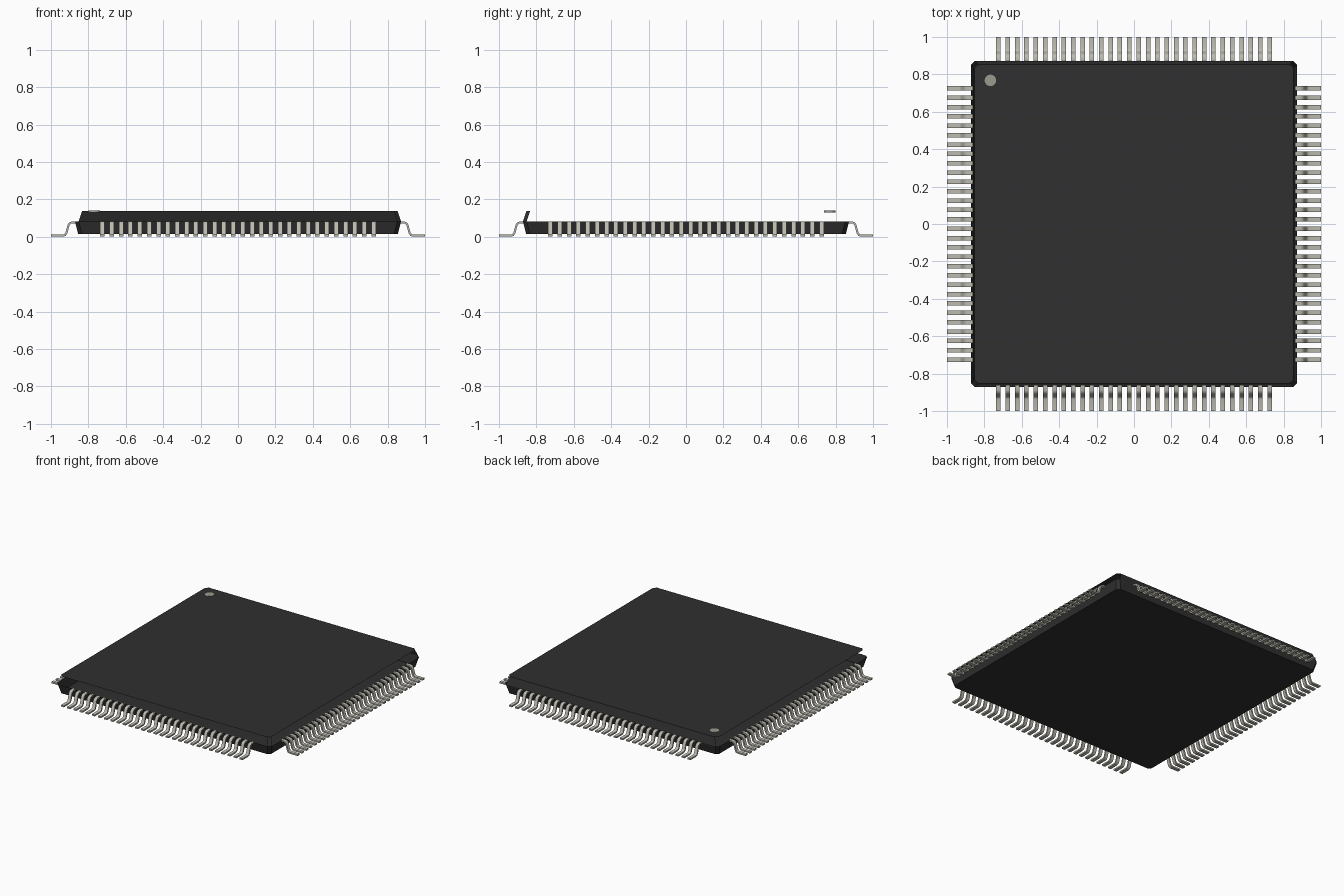
import bpy, bmesh, math
from mathutils import Matrix

if "Cube" in bpy.data.objects:
    bpy.data.objects.remove(bpy.data.objects["Cube"])


def material(name, rgb):
    m = bpy.data.materials.new(name)
    m.use_nodes = True
    m.diffuse_color = (*rgb, 1)
    m.node_tree.nodes["Principled BSDF"].inputs["Base Color"].default_value = (*rgb, 1)
    return m


black = material("black plastic", (0.029, 0.029, 0.029))
metal = material("pin metal", (0.50, 0.49, 0.43))
grey = material("marker grey", (0.33, 0.33, 0.28))


def make_object(name, bm, mat):
    mesh = bpy.data.meshes.new(name)
    bm.to_mesh(mesh)
    bm.free()
    mesh.materials.append(mat)
    obj = bpy.data.objects.new(name, mesh)
    bpy.context.collection.objects.link(obj)
    return obj


def ring(bm, half, z, cut=0.02):
    # square outline with clipped corners, counter-clockwise from the front left
    a, b = half, half - cut
    pts = [(-b, -a), (b, -a), (a, -b), (a, b), (b, a), (-b, a), (-a, b), (-a, -b)]
    return [bm.verts.new((x, y, z)) for x, y in pts]


def walls(bm, low, high, sides):
    for i in sides:
        j = (i + 1) % 8
        bm.faces.new((low[i], low[j], high[j], high[i]))


# Lower shell: floor and four flared sides
bm = bmesh.new()
floor, rim = ring(bm, 0.855, 0.016), ring(bm, 0.872, 0.083)
bm.faces.new(floor[::-1])
walls(bm, floor, rim, range(8))
make_object("lower_shell", bm, black)

# Upper shell: lid with the back wall and one corner wall, otherwise open
bm = bmesh.new()
rim, lid = ring(bm, 0.872, 0.083), ring(bm, 0.853, 0.139)
bm.faces.new(lid)
walls(bm, rim, lid, (1, 4))
bmesh.ops.delete(bm, geom=[v for v in bm.verts if not v.link_faces], context='VERTS')
make_object("upper_shell", bm, black)

# Orientation marker sunk into the lid
bm = bmesh.new()
bmesh.ops.create_cone(bm, cap_ends=True, segments=16, radius1=0.031, radius2=0.031,
                      depth=0.01, matrix=Matrix.Translation((-0.768, 0.768, 0.135)))
make_object("corner_marker", bm, grey)

# Bent pin: centre line as (distance outward, height), thickened into a strip
PATH = [(0.86, 0.077), (0.888, 0.077), (0.899, 0.073), (0.906, 0.063), (0.917, 0.022),
        (0.924, 0.010), (0.936, 0.006), (1.0, 0.006)]
COUNT, PITCH, WIDTH, THICK = 30, 0.05, 0.024, 0.011


def offset_path(d):
    out = []
    for i, (r, z) in enumerate(PATH):
        r0, z0 = PATH[max(i - 1, 0)]
        r1, z1 = PATH[min(i + 1, len(PATH) - 1)]
        n = math.hypot(r1 - r0, z1 - z0)
        out.append((r - d * (z1 - z0) / n, z + d * (r1 - r0) / n))
    return out


def add_pin(bm, x):
    outline = offset_path(THICK / 2) + offset_path(-THICK / 2)[::-1]
    n, half = len(PATH), WIDTH / 2
    a, b = [[bm.verts.new((x + s * half, -r, z)) for r, z in outline] for s in (-1, 1)]
    total = len(outline)
    for i in range(total):
        j = (i + 1) % total
        bm.faces.new((a[i], a[j], b[j], b[i]))
    for i in range(n - 1):
        k = total - 1 - i
        bm.faces.new((a[i], a[k], a[k - 1], a[i + 1]))
        bm.faces.new((b[i], b[i + 1], b[k - 1], b[k]))


# One row of pins on each side
for k, side in enumerate(("front", "right", "back", "left")):
    bm = bmesh.new()
    for i in range(COUNT):
        add_pin(bm, (i - (COUNT - 1) / 2) * PITCH)
    bmesh.ops.rotate(bm, verts=bm.verts, matrix=Matrix.Rotation(-k * math.pi / 2, 3, 'Z'))
    bmesh.ops.recalc_face_normals(bm, faces=bm.faces)
    row = make_object(side + "_pins", bm, metal)
    bpy.ops.object.select_all(action='DESELECT')
    row.select_set(True)
    bpy.context.view_layer.objects.active = row
    bpy.ops.object.shade_smooth_by_angle(angle=math.radians(50))
